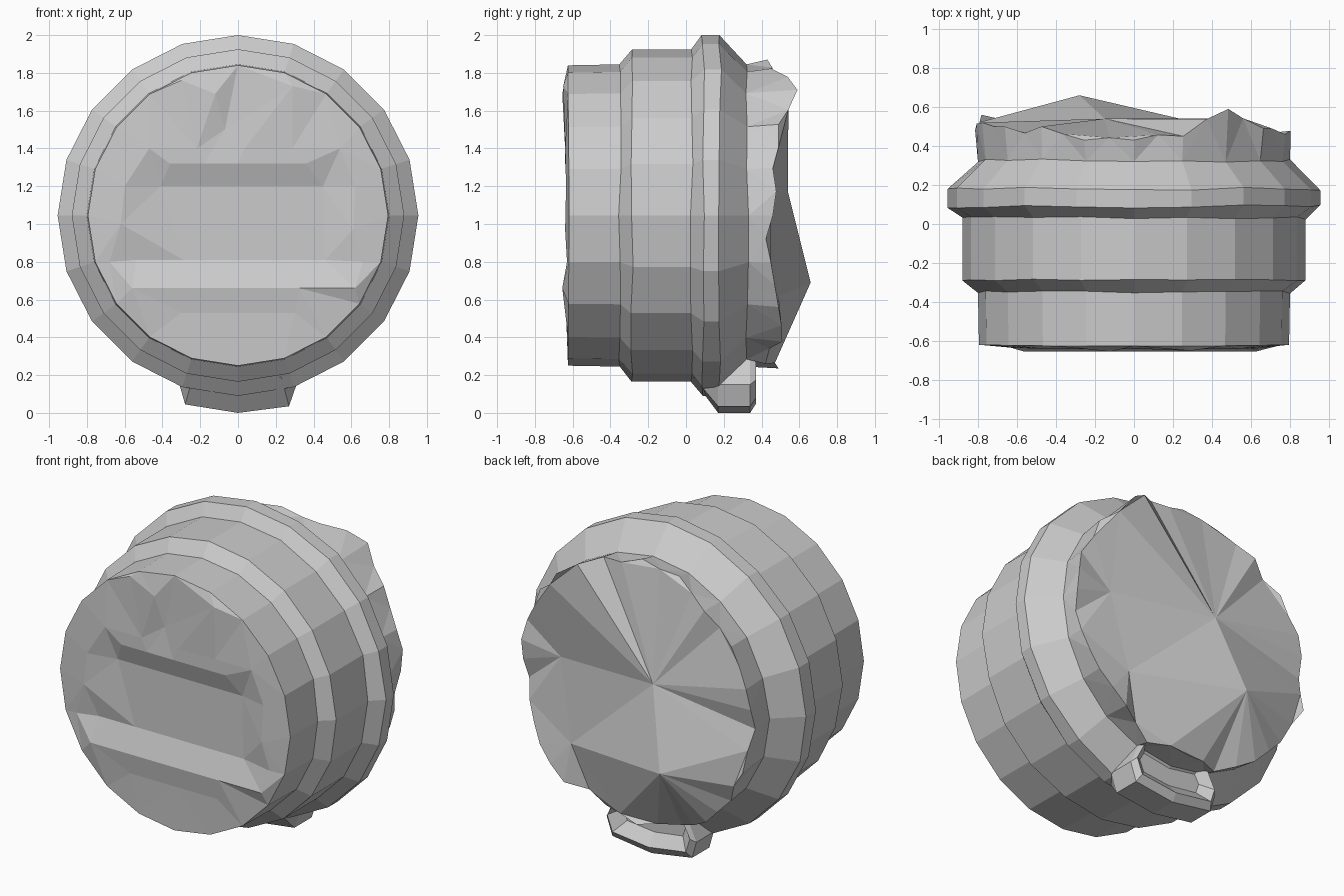
import bpy, bmesh, random
from math import sin, cos, pi
from mathutils import Vector
from mathutils.geometry import delaunay_2d_cdt

if "Cube" in bpy.data.objects:
    bpy.data.objects.remove(bpy.data.objects["Cube"])

random.seed(4)
SIDES = 20
ZC = 1.045


def finish(bm, name):
    bmesh.ops.recalc_face_normals(bm, faces=bm.faces[:])
    me = bpy.data.meshes.new(name)
    bm.to_mesh(me)
    bm.free()
    ob = bpy.data.objects.new(name, me)
    bpy.context.collection.objects.link(ob)
    return ob


def bridge(bm, a, b):
    n = len(a)
    for i in range(n):
        j = (i + 1) % n
        bm.faces.new((a[i], a[j], b[j], b[i]))


def relief_cap(bm, rim, points):
    """Fill a rim with triangles running through inner (x, z, y) points."""
    verts = rim + [bm.verts.new((x, y, z)) for x, z, y in points]
    flat = [Vector((v.co.x, v.co.z)) for v in verts]
    _, _, faces, orig, _, _ = delaunay_2d_cdt(
        flat, [], [list(range(len(rim)))], 1, 1e-5)
    for f in faces:
        bm.faces.new([verts[orig[i][0]] for i in f])


def polar(bm, a, r, y):
    return bm.verts.new((r * sin(a), y, ZC + r * cos(a)))


# barrel: stepped rings (y, radius) turned around the y axis
profile = [(-0.62, 0.795), (-0.35, 0.80), (-0.285, 0.88), (0.03, 0.88),
           (0.09, 0.955), (0.18, 0.955), (0.325, 0.80)]
angles = [2 * pi * i / SIDES for i in range(SIDES)]
bm = bmesh.new()
rings = []
for k, (y, r) in enumerate(profile):
    ring = []
    for a in angles:
        dy = random.uniform(-0.008, 0.008)
        if k == 0:
            dy = 0.006 * abs(sin(a)) ** 4 - 0.005
        ring.append(polar(bm, a, r, y + dy))
    rings.append(ring)
for a, b in zip(rings, rings[1:]):
    bridge(bm, a, b)

# ragged rear lip: depth at each angle, clockwise from the top, with chips between
lip_y = [.43, .45, .59, .49, .46, .46, .45, .49, .51, .42,
         .49, .40, .49, .50, .56, .48, .52, .50, .50, .43]
corners = [polar(bm, a, 0.82 + random.uniform(-0.02, 0.008), y)
           for a, y in zip(angles, lip_y)]
lip = []
base = rings[-1]
for i, a in enumerate(angles):
    j = (i + 1) % SIDES
    y = (lip_y[i] + lip_y[j]) / 2 + random.uniform(-0.035, 0.02)
    chip = polar(bm, a + pi / SIDES, random.uniform(0.79, 0.825), y)
    bm.faces.new((base[i], chip, corners[i]))
    bm.faces.new((base[i], base[j], chip))
    bm.faces.new((base[j], corners[j], chip))
    lip += [corners[i], chip]

# front face: rows (z, y, left x, right x) of its shallow steps
rows = [(1.40, -.64, -.47, .54), (1.32, -.64, -.36, .36), (1.20, -.60, -.41, .45),
        (.81, -.60, -.54, .46), (.66, -.655, -.56, .62), (.53, -.635, -.60, .60)]
front = [(x0 + (x1 - x0) * t / 4, z, y) for z, y, x0, x1 in rows for t in range(5)]
front += [(-.30, 1.76, -.635), (-.12, 1.69, -.655), (.29, 1.73, -.65), (-.07, 1.50, -.625),
          (-.62, 1.0, -.635), (.61, .97, -.64), (-.60, 1.2, -.635), (.62, 1.2, -.635),
          (-.68, .80, -.62), (.66, .80, -.63)]
relief_cap(bm, rings[0], front)

# crumpled rear face
relief_cap(bm, lip, [(-.28, .69, .66), (-.15, 1.17, .54),
                     (.55, 1.12, .45), (.45, .62, .49)])
finish(bm, "barrel")

# foot tab under the flange, slightly hollow at the rear
section = [(-.24, .30), (-.31, .15), (-.28, .045), (0, 0), (.27, .035), (.31, .15), (.24, .30)]
bm = bmesh.new()
loops = []
for y, sx, sz in [(.04, .85, .42), (.17, 1, 1), (.34, 1, 1), (.37, .92, .84), (.31, .7, .6)]:
    loops.append([bm.verts.new((x * sx, y, .30 - (.30 - z) * sz)) for x, z in section])
for a, b in zip(loops, loops[1:]):
    bridge(bm, a, b)
bm.faces.new(loops[0])
bm.faces.new(loops[-1])
finish(bm, "foot_tab")
